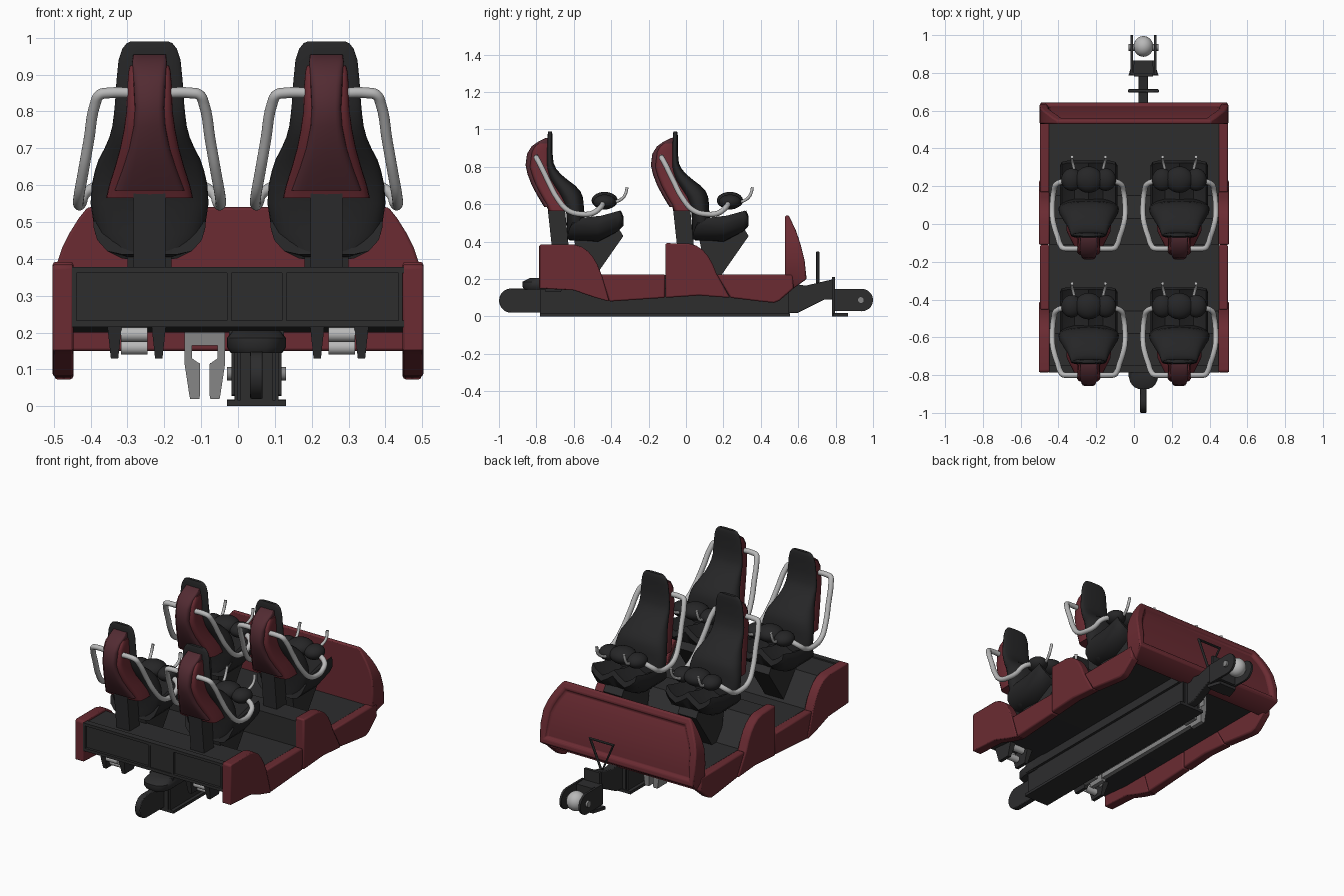
import bpy, bmesh, math
from mathutils import Vector

if "Cube" in bpy.data.objects:
    bpy.data.objects.remove(bpy.data.objects["Cube"])

def material(name, c):
    m = bpy.data.materials.new(name)
    m.diffuse_color = (*c, 1)
    m.use_nodes = True
    m.node_tree.nodes["Principled BSDF"].inputs["Base Color"].default_value = m.diffuse_color
    return m

RED = material("dark red", (0.145, 0.024, 0.032))
MAROON = material("maroon", (0.085, 0.024, 0.032))
BLACK = material("seat black", (0.019, 0.019, 0.020))
DARK = material("chassis charcoal", (0.026, 0.026, 0.027))
GREY = material("steel grey", (0.24, 0.24, 0.24))
LIGHT = material("tube silver", (0.48, 0.48, 0.48))

def finish(name, bm, mat, bevel=0.0, segs=2):
    bmesh.ops.recalc_face_normals(bm, faces=bm.faces[:])
    me = bpy.data.meshes.new(name)
    bm.to_mesh(me)
    bm.free()
    me.materials.append(mat)
    ob = bpy.data.objects.new(name, me)
    bpy.context.collection.objects.link(ob)
    if bevel:
        b = ob.modifiers.new("bevel", 'BEVEL')
        b.width, b.segments, b.limit_method = bevel, segs, 'ANGLE'
        b.angle_limit = math.radians(40)
    return ob

def skin(rings):
    """Join rings of points into a closed solid."""
    bm = bmesh.new()
    vs = [[bm.verts.new(p) for p in r] for r in rings]
    n = len(vs[0])
    for a, b in zip(vs, vs[1:]):
        for i in range(n):
            bm.faces.new((a[i], a[(i + 1) % n], b[(i + 1) % n], b[i]))
    bm.faces.new(vs[0])
    bm.faces.new(vs[-1])
    return bm

def extrude(name, pts, x0, x1, mat, bevel=0.0):
    """Side profile (y, z) pushed from x0 to x1."""
    return finish(name, skin([[(x, y, z) for y, z in pts] for x in (x0, x1)]), mat, bevel)

def box(name, x0, x1, y0, y1, z0, z1, mat, bevel=0.0):
    return extrude(name, [(y0, z0), (y1, z0), (y1, z1), (y0, z1)], x0, x1, mat, bevel)

def loft(name, secs, mat, p=0.6, n=24, bevel=0.0):
    """Stack of rounded sections (z, half width, y back, y front)."""
    def pw(v):
        return math.copysign(abs(v) ** p, v)
    rings = []
    for z, w, a, b in secs:
        ts = [2 * math.pi * i / n for i in range(n)]
        rings.append([(w * pw(math.cos(t)), (a + b) / 2 + (b - a) / 2 * pw(math.sin(t)), z) for t in ts])
    return finish(name, skin(rings), mat, bevel)

def tube(name, pts, r, mat, cyclic=False, kind='BEZIER'):
    cu = bpy.data.curves.new(name, 'CURVE')
    cu.dimensions, cu.bevel_depth, cu.bevel_resolution = '3D', r, 6
    cu.resolution_u, cu.use_fill_caps = 5, True
    s = cu.splines.new(kind)
    if kind == 'BEZIER':
        s.bezier_points.add(len(pts) - 1)
        for bp, p in zip(s.bezier_points, pts):
            bp.co, bp.handle_left_type, bp.handle_right_type = p, 'AUTO', 'AUTO'
    else:
        s.points.add(len(pts) - 1)
        for q, p in zip(s.points, pts):
            q.co = (*p, 1)
    s.use_cyclic_u = cyclic
    tmp = bpy.data.objects.new("tmp", cu)
    bpy.context.collection.objects.link(tmp)
    me = bpy.data.meshes.new_from_object(tmp.evaluated_get(bpy.context.evaluated_depsgraph_get()))
    bpy.data.objects.remove(tmp)
    me.materials.clear()
    me.materials.append(mat)
    ob = bpy.data.objects.new(name, me)
    bpy.context.collection.objects.link(ob)
    return ob

def rod(name, x0, x1, y, z, r, mat):
    pts = [(y + r * math.cos(i * math.pi / 12), z + r * math.sin(i * math.pi / 12)) for i in range(24)]
    return extrude(name, pts, x0, x1, mat)

def ball(name, loc, size, mat):
    bm = bmesh.new()
    bmesh.ops.create_uvsphere(bm, u_segments=24, v_segments=14, radius=1)
    for v in bm.verts:
        v.co = Vector(loc) + Vector([a * b for a, b in zip(v.co, size)])
    return finish(name, bm, mat)

def round_end(y, z, r, a0, steps=10):
    """Half circle of (y, z) points starting at angle a0."""
    return [(y + r * math.cos(a0 + math.pi * i / steps), z + r * math.sin(a0 + math.pi * i / steps))
            for i in range(steps + 1)]

# ---- stepped deck with framed rear panel
extrude("deck", [(-.77, .216), (-.77, .37), (-.58, .37), (-.46, .222), (-.11, .222), (-.11, .37),
                 (.03, .37), (.15, .222), (.54, .222), (.54, .2), (-.6, .2)], -.45, .45, DARK)
for z0, z1 in ((.215, .232), (.362, .378)):
    box("rear_panel_rim", -.45, .45, -.785, -.75, z0, z1, DARK)
box("rear_panel_centre", -.02, .13, -.78, -.75, .23, .365, DARK)
for x in (-.45, -.03, .12, .435):
    box("rear_panel_rib", x, x + .012, -.785, -.75, .225, .37, DARK)

# ---- side fairings, four panels per side
curve = [(-.6, .385), (-.56, .374), (-.525, .35), (-.497, .318), (-.472, .275), (-.452, .225)]
panels = [
    [(-.785, .15), (-.785, .377), (-.777, .385)] + curve + [(-.41, .08), (-.5, .105), (-.6, .14)],
    [(-.455, .225), (-.112, .225), (-.112, .1), (-.41, .08)],
    [(-.11, .1), (-.11, .392)] + [(y + .615, z + .005) for y, z in curve] + [(.235, .1), (.07, .112)],
    [(.165, .225), (.57, .225), (.575, .15), (.5, .085), (.47, .073), (.4, .08), (.237, .1)],
]
for s in (-1, 1):
    for i, p in enumerate(panels):
        extrude("side_fairing", p, s * .447, s * (.503 if i % 2 == 0 else .498), RED, .008)

# ---- nose fairing with recessed face
secs = [(.15, .47, .575), (.2, .495, .645), (.3, .5, .634), (.38, .494, .614), (.43, .477, .598),
        (.47, .457, .583), (.51, .432, .564), (.54, .408, .55)]
bm = skin([[(-w, .53, z), (w, .53, z), (w, f, z), (-w, f, z)] for z, w, f in secs])
bmesh.ops.recalc_face_normals(bm, faces=bm.faces[:])
face = [f for f in bm.faces if f.normal.y > .8 and f.calc_center_median().z > .2]
bmesh.ops.inset_region(bm, faces=face, thickness=.038, depth=0)
bmesh.ops.inset_region(bm, faces=face, thickness=.012, depth=-.018)
finish("nose_fairing", bm, RED, .007)

# ---- spine beam under the deck
CX = .05
box("spine_flange", CX - .08, CX + .08, -.78, .555, 0, .016, DARK)
box("spine_web", CX - .045, CX + .045, -.78, .55, .016, .15, DARK)
box("spine_top", CX - .075, CX + .075, -.78, .55, .15, .205, DARK)
for dx in (-.06, .05):
    box("spine_side_rail", CX + dx, CX + dx + .01, -.78, .55, .016, .16, DARK)
# rear coupling
extrude("rear_tongue", round_end(-.935, .085, .065, math.pi / 2) + [(-.75, .02), (-.75, .15)],
        CX - .017, CX + .017, DARK, .004)
cap = loft("rear_coupling_cap", [(.145, .07, -.07, .13), (.16, .08, -.08, .13), (.185, .08, -.08, .13),
                                 (.205, .065, -.04, .13)], DARK, .75)
cap.location = (CX, -.795, 0)

# ---- front tow bar, fork and roller
extrude("tow_bar", [(.53, .016), (.53, .18), (.64, .165), (.79, .2), (.79, .09), (.74, .09), (.6, .02)],
        CX - .025, CX + .025, DARK, .004)
box("fork_back_plate", CX - .05, CX + .05, .78, .797, .0, .21, DARK)
for nm, z0, z1, a, b in (("fork_foot", 0, .018, .08, .055), ("fork_block", .03, .145, .055, .05)):
    bm = skin([[(CX - a, .785, z), (CX + a, .785, z), (CX + b, .865, z), (CX - b, .865, z)] for z in (z0, z1)])
    finish(nm, bm, DARK)
for s in (-1, 1):
    extrude("fork_arm", round_end(.94, .088, .06, -math.pi / 2) + [(.79, .148), (.79, .03)],
            CX + s * .056, CX + s * .068, DARK)
rod("roller_axle", CX - .08, CX + .08, .935, .088, .018, GREY)
ball("tow_roller", (CX, .94, .088), (.052, .055, .055), LIGHT)
tube("triangle_bracket", [(CX - .075, .705, .343), (CX + .075, .705, .343), (CX, .705, .17)], .009, DARK, True, 'POLY')

# ---- underside roller brackets
for s in (-1, 1):
    for x in (.215, .335):
        bm = skin([[(s * (x - w), y0, z), (s * (x + w), y0, z), (s * (x + w), y1, z), (s * (x - w), y1, z)]
                   for z, w, y0, y1 in ((.13, .01, -.75, -.67), (.222, .02, -.77, -.63))])
        finish("roller_bracket", bm, DARK)
    for y, z in ((-.745, .195), (-.71, .16), (-.665, .195)):
        rod("under_roller", s * .245, s * .318, y, z, .02, LIGHT)

# ---- side rail pair with an arched clamp at each end
for s in (-1, 1):
    bm = skin([[(-.09 + s * a, y, z) for a, z in ((.014, .035), (.041, .035), (.054, .118), (.014, .118))]
               for y in (-.4, .42)])
    finish("brake_rail", bm, GREY)
for y0, y1 in ((-.5, -.4), (.36, .45)):
    box("brake_mount", -.145, -.035, y0, y1, .165, .218, GREY)
    for s in (-1, 1):
        bm = skin([[(-.09 + s * a, y0, z), (-.09 + s * b, y0, z), (-.09 + s * b, y1, z), (-.09 + s * a, y1, z)]
                   for z, a, b in ((.02, .015, .04), (.03, .013, .042), (.115, .013, .055), (.13, .035, .055),
                                   (.17, .035, .055))])
        finish("brake_jaw", bm, GREY)

# ---- one seat, modelled at x = 0 in the rear row
seat = []
seat.append(loft("seat_back", [
    (.405, .06, -.62, -.55), (.42, .11, -.635, -.53), (.47, .148, -.637, -.53), (.55, .16, -.64, -.545),
    (.60, .157, -.655, -.547), (.64, .148, -.672, -.552), (.67, .138, -.69, -.565), (.70, .122, -.71, -.592),
    (.73, .109, -.728, -.632), (.76, .101, -.738, -.668), (.79, .097, -.744, -.694), (.82, .094, -.746, -.708),
    (.88, .09, -.745, -.714), (.94, .084, -.742, -.714), (.97, .074, -.74, -.714),
    (.985, .062, -.738, -.716), (.99, .05, -.736, -.718)], BLACK, .78, 32))
# cushion: side profile swept across, with two leg wells and a rounded underside
rings = []
for x, dz, lift, k in ((-.152, -.02, .09, .85), (-.142, .006, .055, .96), (-.115, -.02, .025, 1), (-.075, -.045, .005, 1),
                       (-.03, -.018, 0, 1), (0, .006, 0, 1), (.03, -.018, 0, 1), (.075, -.045, .005, 1),
                       (.115, -.02, .025, 1), (.142, .006, .055, .96), (.152, -.02, .09, .85)):
    prof = [(-.636, .412, 0), (-.47, .396, 0), (-.36, .458, 0), (-.335, .53, 1), (-.348, .56, 1),
            (-.45, .533, 1), (-.6, .52, .6)]
    rings.append([(x, -.5 + (y + .5) * k, max(z, .396 + lift + max(0, y + .47) * .3) if t == 0 else z + dz * t)
                  for y, z, t in prof])
seat.append(finish("seat_cushion", skin(rings), BLACK))
seat.append(loft("shell_wings", [
    (.565, .118, -.735, -.6), (.6, .11, -.75, -.62), (.65, .094, -.778, -.655), (.7, .08, -.803, -.69),
    (.75, .07, -.822, -.71), (.8, .063, -.836, -.72), (.88, .06, -.826, -.725), (.91, .057, -.81, -.73),
    (.925, .053, -.79, -.73)], RED, .4, 24))
seat.append(loft("shell_spine", [
    (.585, .096, -.757, -.66), (.6, .09, -.767, -.66), (.65, .072, -.797, -.68), (.7, .056, -.824, -.7),
    (.76, .044, -.847, -.72), (.81, .041, -.858, -.72), (.87, .044, -.85, -.72), (.91, .046, -.825, -.72),
    (.935, .047, -.79, -.72), (.955, .044, -.75, -.72)], MAROON, .4, 24))
seat.append(extrude("seat_post", [(-.716, .36), (-.626, .36), (-.65, .6), (-.742, .6)], -.043, .043, DARK))
seat.append(extrude("seat_strut", [(-.6, .42), (-.36, .47), (-.335, .43), (-.485, .215), (-.56, .215)], -.06, .06, DARK))
# restraint: arms, lap pad and grab handles
for s in (-1, 1):
    seat.append(tube("restraint_arm", [(s * x, y, z) for x, y, z in (
        (.04, -.8, .85), (.112, -.8, .85), (.135, -.798, .845), (.147, -.785, .822), (.165, -.735, .72), (.18, -.69, .635),
        (.192, -.63, .567), (.192, -.56, .547), (.185, -.5, .552), (.172, -.46, .58), (.1, -.44, .615))], .0145, LIGHT))
    seat.append(tube("grab_handle", [(s * x, y, z) for x, y, z in (
        (.07, -.42, .605), (.08, -.365, .617), (.088, -.335, .637), (.09, -.322, .66), (.088, -.315, .69))], .008, LIGHT))
    seat.append(ball("thigh_pad", (s * .09, -.435, .612), (.055, .06, .04), BLACK))
seat.append(ball("lap_pad", (0, -.435, .62), (.075, .07, .046), BLACK))

# ---- repeat the seat in two rows of two
for ob in seat:
    for x, y in ((-.24, .67), (.24, 0), (.24, .67)):
        c = ob.copy()
        c.location = (x, y, 0)
        bpy.context.collection.objects.link(c)
    ob.location.x = -.24

# ---- smooth shading with sharp edges kept
bpy.ops.object.select_all(action='SELECT')
bpy.context.view_layer.objects.active = seat[0]
bpy.ops.object.shade_smooth_by_angle(angle=math.radians(40))
